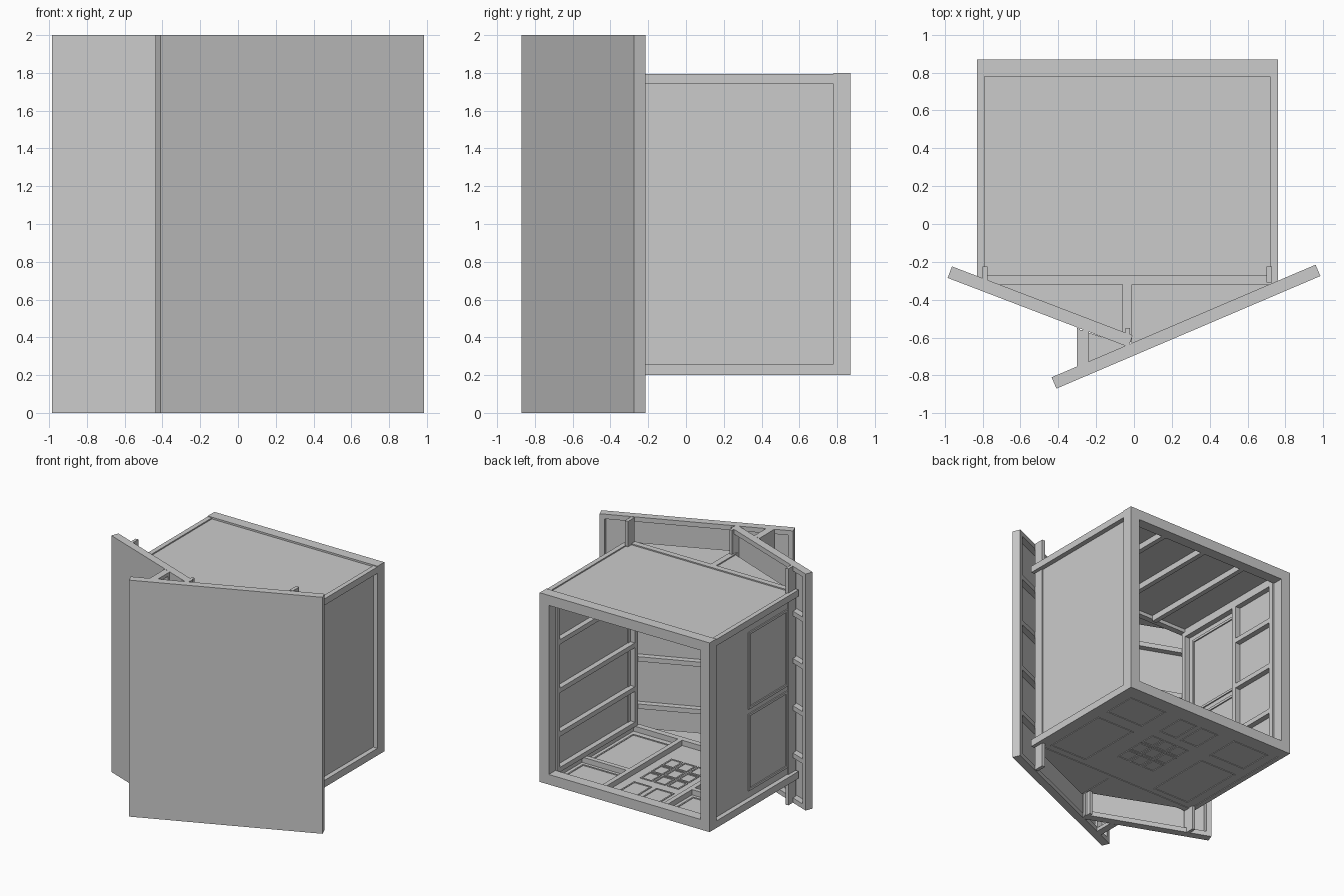
import bpy, bmesh
from math import atan2, hypot
from mathutils import Matrix, Vector

if "Cube" in bpy.data.objects:
    bpy.data.objects.remove(bpy.data.objects["Cube"])


def finish(name, bm, matrix=None):
    bmesh.ops.recalc_face_normals(bm, faces=bm.faces)
    me = bpy.data.meshes.new(name)
    bm.to_mesh(me)
    bm.free()
    ob = bpy.data.objects.new(name, me)
    if matrix:
        ob.matrix_world = matrix
    bpy.context.collection.objects.link(ob)
    return ob


def boxes(name, parts, matrix=None):
    """One object from boxes given as (x0, x1, y0, y1, z0, z1)."""
    bm = bmesh.new()
    for x0, x1, y0, y1, z0, z1 in parts:
        c = Vector(((x0 + x1) / 2, (y0 + y1) / 2, (z0 + z1) / 2))
        m = Matrix.Translation(c) @ Matrix.Diagonal((x1 - x0, y1 - y0, z1 - z0, 1))
        bmesh.ops.create_cube(bm, size=1, matrix=m)
    return finish(name, bm, matrix)


def prism(name, outline, z0, z1):
    bm = bmesh.new()
    f = bm.faces.new([bm.verts.new((x, y, z0)) for x, y in outline])
    top = bmesh.ops.extrude_face_region(bm, geom=[f])["geom"]
    bmesh.ops.translate(bm, vec=(0, 0, z1 - z0),
                        verts=[v for v in top if isinstance(v, bmesh.types.BMVert)])
    return finish(name, bm)


def ring(a0, a1, b0, b1, w):
    """Four strips round a rectangle, as (a0, a1, b0, b1)."""
    return [(a0, a1, b0, b0 + w), (a0, a1, b1 - w, b1),
            (a0, a0 + w, b0 + w, b1 - w), (a1 - w, a1, b0 + w, b1 - w)]


def flat(name, start, end, depth=0.065, skin=0.015):
    """Tall sheet with a ribbed timber frame behind it."""
    dx, dy = end[0] - start[0], end[1] - start[1]
    n = hypot(dx, dy)
    m = Matrix.Translation((*start, 0)) @ Matrix.Rotation(atan2(dy, dx), 4, 'Z')
    boxes(name + "_sheet", [(0, n, 0, skin, 0, 2)], m)
    frame = [(a, b, skin, depth, c, d) for a, b, c, d in ring(0, n, 0, 2, 0.04)]
    frame += [(0.04, n - 0.04, skin, depth, z - 0.02, z + 0.02) for z in (0.4, 0.8, 1.2, 1.6)]
    boxes(name + "_frame", frame, m)


# angled front walls
flat("front_wall", (-0.41, -0.87), (0.985, -0.275))
flat("side_wall", (-0.985, -0.285), (-0.03, -0.65))

# short return between the two walls
boxes("return_sheet", [(-0.30, -0.285, -0.76, -0.55, 0, 2)])
boxes("return_frame", [(-0.285, -0.24, a, b, c, d)
                       for a, b, c, d in ring(-0.75, -0.56, 0, 2, 0.03)])

# upright studs tying the walls to the room
boxes("wall_studs", [(-0.80, -0.775, -0.33, -0.225, 0, 2),
                     (0.70, 0.73, -0.31, -0.225, 0, 2),
                     (-0.045, -0.02, -0.63, -0.55, 0, 2)])

# back opening frame
boxes("back_frame", [(a, b, 0.78, 0.87, c, d)
                     for a, b, c, d in ring(-0.83, 0.76, 0.2, 1.8, 0.085)])

# long outer rails, and front cross rails with a centre strut
for label, z0, z1 in (("lower", 0.2, 0.26), ("upper", 1.74, 1.795)):
    boxes(label + "_rails", [(-0.83, -0.79, -0.32, 0.78, z0, z1),
                             (0.72, 0.76, -0.32, 0.78, z0, z1),
                             (-0.79, 0.72, -0.32, -0.27, z0, z1),
                             (-0.06, -0.01, -0.62, -0.32, z0, z1)])

# decks filling the angled corner
for label, z in (("lower", 0.205), ("upper", 1.77)):
    prism(label + "_corner_deck", [(-0.74, -0.31), (-0.06, -0.58), (-0.01, -0.635), (0.74, -0.31)],
          z, z + 0.015)
    prism(label + "_small_deck", [(-0.285, -0.56), (-0.285, -0.755), (-0.02, -0.645)], z, z + 0.015)

# floor and ceiling sheets
boxes("floor_sheet", [(-0.79, 0.72, -0.29, 0.78, 0.205, 0.215)])
boxes("ceiling_sheet", [(-0.79, 0.72, -0.29, 0.78, 1.77, 1.785)])

# floor joists and ceiling joists
boxes("floor_joists", [(x - 0.02, x + 0.02, -0.27, 0.78, 0.215, 0.26)
                       for x in (-0.77, -0.33, 0.245, 0.70)]
      + [(0.265, 0.68, 0.38, 0.42, 0.215, 0.26), (-0.75, -0.35, 0.38, 0.42, 0.215, 0.26)])
boxes("ceiling_joists", [(x - 0.02, x + 0.02, -0.27, 0.78, 1.72, 1.77)
                         for x in (-0.755, -0.43, -0.04, 0.35, 0.685)])

# right wall
boxes("right_sheet", [(0.705, 0.72, -0.30, 0.78, 0.215, 1.77)])
boxes("right_frame", [(0.66, 0.705, a, b, c, d)
                      for a, b, c, d in ring(-0.30, 0.78, 0.26, 1.74, 0.04)]
      + [(0.66, 0.705, -0.26, 0.74, z - 0.02, z + 0.02) for z in (0.58, 0.95, 1.36)])

# left wall with two panels
boxes("left_sheet", [(-0.79, -0.775, -0.30, 0.78, 0.215, 1.77)])
boxes("left_frame", [(-0.775, -0.73, a, b, c, d)
                     for a, b, c, d in ring(-0.30, 0.78, 0.26, 1.74, 0.04)]
      + [(-0.775, -0.73, 0.30, 0.34, 0.30, 1.70)]
      + [(-0.775, -0.73, 0.34, 0.74, z - 0.02, z + 0.02) for z in (0.6, 1.0, 1.4)])
boxes("left_panel_mouldings", [(-0.80, -0.765, a, b, c, d)
                               for z0, z1 in ((0.32, 0.97), (1.01, 1.66))
                               for a, b, c, d in ring(-0.22, 0.30, z0, z1, 0.02)])

# floor panel mouldings: side panels, small grid, lower pair
rects = [(x0, x1, y0, y1) for x0, x1 in ((-0.72, -0.38), (0.30, 0.65))
         for y0, y1 in ((-0.22, 0.35), (0.45, 0.74))]
rects += [(-0.21 + 0.125 * i, -0.10 + 0.125 * i, -0.02 + 0.145 * j, 0.11 + 0.145 * j)
          for i in range(3) for j in range(3)]
rects += [(-0.23, -0.06, 0.48, 0.73), (-0.02, 0.15, 0.48, 0.73)]
boxes("floor_panel_mouldings", [(a, b, c, d, 0.2, 0.22) for r in rects
                                for a, b, c, d in ring(*r, 0.012)])
